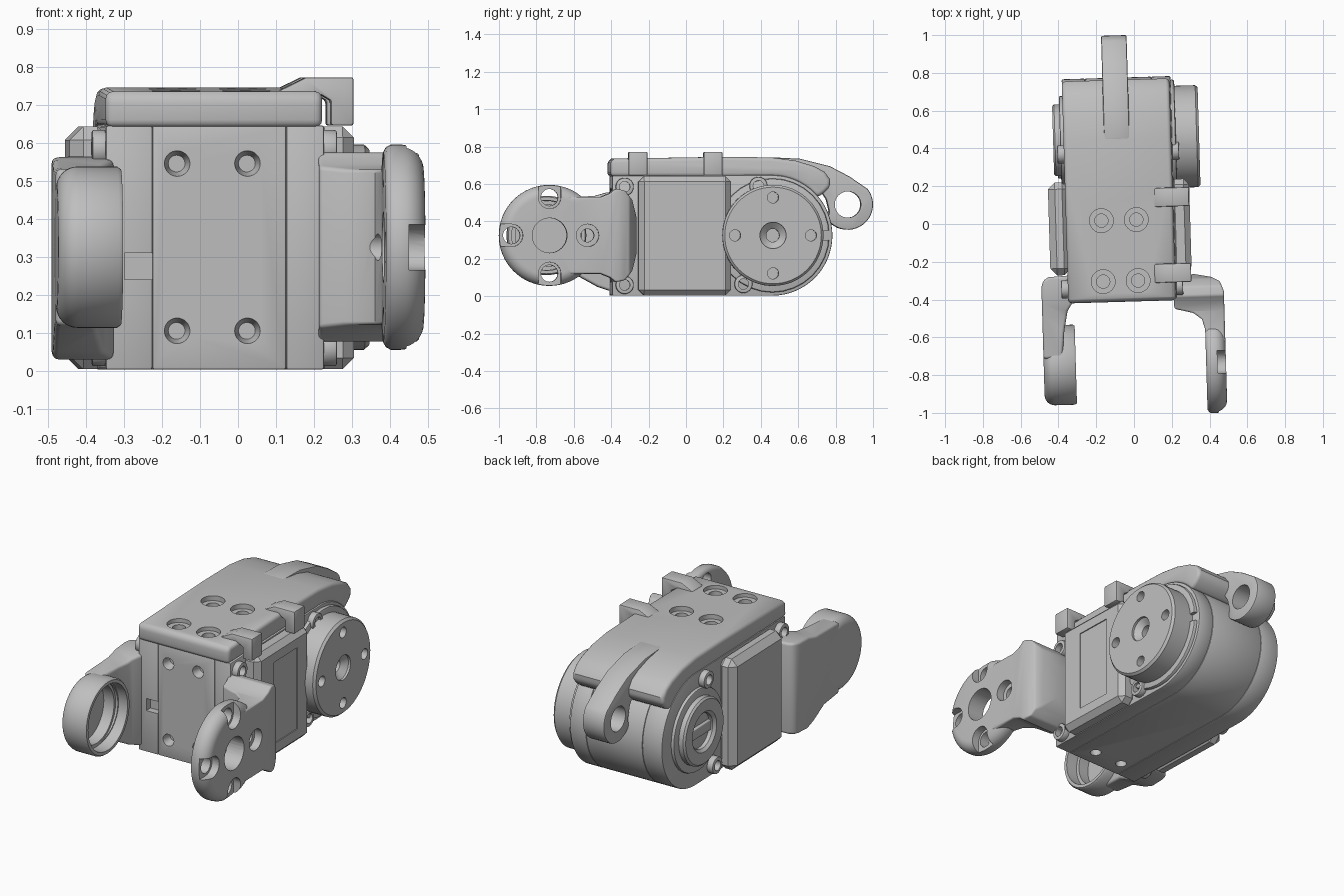
import bpy, bmesh
from math import cos, sin, pi, radians
from mathutils import Matrix, Vector

old = bpy.data.objects.get("Cube")
if old:
    bpy.data.objects.remove(old)

grey = bpy.data.materials.new("plain grey")
grey.use_nodes = True
COLOUR = (0.52, 0.52, 0.52, 1)
grey.diffuse_color = COLOUR
grey.node_tree.nodes["Principled BSDF"].inputs["Base Color"].default_value = COLOUR

MID = 0.325                 # height of both pivot axes
HUB = 0.455                 # y of the output axis
FORK = -0.743               # y of the fork axis
parts = []


def finish(name, bm):
    bmesh.ops.remove_doubles(bm, verts=bm.verts[:], dist=1e-5)
    bmesh.ops.recalc_face_normals(bm, faces=bm.faces[:])
    mesh = bpy.data.meshes.new(name)
    bm.to_mesh(mesh)
    bm.free()
    mesh.materials.append(grey)
    ob = bpy.data.objects.new(name, mesh)
    bpy.context.collection.objects.link(ob)
    parts.append(ob)
    return ob


def apply(ob, mod):
    bpy.context.view_layer.objects.active = ob
    bpy.ops.object.modifier_apply(modifier=mod.name)


def bevel(ob, width, segments=3):
    mod = ob.modifiers.new("bevel", "BEVEL")
    mod.width, mod.segments = width, segments
    mod.limit_method, mod.angle_limit = "ANGLE", radians(40)
    apply(ob, mod)
    return ob


def boolean(ob, others, operation="DIFFERENCE"):
    for other in others:
        mod = ob.modifiers.new("boolean", "BOOLEAN")
        mod.object, mod.operation, mod.solver = other, operation, "EXACT"
        apply(ob, mod)
        parts.remove(other)
        bpy.data.objects.remove(other)
    return ob


def prism(name, pts, axis, a, b):
    place = {"x": lambda p, t: (t, p[0], p[1]), "y": lambda p, t: (p[0], t, p[1]),
             "z": lambda p, t: (p[0], p[1], t)}[axis]
    bm = bmesh.new()
    face = bm.faces.new([bm.verts.new(place(p, a)) for p in pts])
    top = bmesh.ops.extrude_face_region(bm, geom=[face])["geom"]
    shift = Vector(place((0, 0), b - a))
    bmesh.ops.translate(bm, verts=[v for v in top if isinstance(v, bmesh.types.BMVert)], vec=shift)
    return finish(name, bm)


def box(name, x, y, z):
    return prism(name, [(x[0], y[0]), (x[1], y[0]), (x[1], y[1]), (x[0], y[1])], "z", *z)


def rod(name, centre, axis, a, b, r, r2=None):
    """Cylinder or cone along an axis; centre gives the other two coordinates."""
    turn = {"x": Matrix.Rotation(pi / 2, 4, "Y"), "y": Matrix.Rotation(-pi / 2, 4, "X"),
            "z": Matrix.Identity(4)}[axis]
    spot = list(centre)
    spot.insert("xyz".index(axis), (a + b) / 2)
    bm = bmesh.new()
    bmesh.ops.create_cone(bm, cap_ends=True, segments=32, radius1=r, radius2=r2 or r,
                          depth=b - a, matrix=Matrix.Translation(spot) @ turn)
    return finish(name, bm)


def lathe(name, profile, y):
    """Spin (x, radius) points about an axis parallel to x."""
    bm = bmesh.new()
    vs = [bm.verts.new((x, y, MID + r)) for x, r in profile]
    es = [bm.edges.new(pair) for pair in zip(vs, vs[1:])]
    bmesh.ops.spin(bm, geom=vs + es, cent=(0, y, MID), axis=(1, 0, 0), angle=2 * pi, steps=64)
    return finish(name, bm)


def arc(cx, cy, r, start, end, n=8):
    return [(cx + r * cos(radians(start + (end - start) * i / n)),
             cy + r * sin(radians(start + (end - start) * i / n))) for i in range(n + 1)]


# Servo body in three layers, so the seams show
outline = [(-0.40, 0.645), (-0.40, 0.003)] + arc(HUB, MID, 0.322, -90, 90, 32)
layers = [("body_left_case", -0.36, -0.237), ("body_middle_case", -0.237, 0.115),
          ("body_right_case", 0.115, 0.215)]
cases = [bevel(prism(name, outline, "x", a, b), 0.006, 2) for name, a, b in layers]
HOLE_X = (-0.172, 0.013)
middle = cases[1]
boolean(middle, [rod("cut", (x, z), "y", -0.41, -0.35, 0.036, 0.022)
                 for x in HOLE_X for z in (0.105, 0.545)])
boolean(middle, [rod("cut", (x, -0.3), "z", -0.01, 0.04, 0.03) for x in HOLE_X])
boolean(cases[0], [box("cut", (-0.31, -0.23), (-0.42, -0.36), (0.24, 0.31))])

# Side covers with chamfered edges
left_cover = bevel(box("left_cover", (-0.45, -0.34), (-0.26, 0.232), (0.004, 0.643)), 0.036, 1)
right_cover = bevel(box("right_cover", (0.19, 0.298), (-0.262, 0.232), (0.004, 0.643)), 0.03, 1)
boolean(right_cover, [box("cut", (0.292, 0.32), (-0.11, 0.11), (0.09, 0.56))])

# Corner screw bosses on both sides
for side, a, b in (("left", -0.395, -0.35), ("right", 0.205, 0.25)):
    for i, (y, z) in enumerate([(-0.335, 0.585), (-0.335, 0.06), (0.38, 0.59), (0.30, 0.065)]):
        boss = bevel(rod(f"{side}_screw_boss_{i}", (y, z), "x", a, b, 0.048), 0.006, 2)
        boolean(boss, [rod("cut", (y, z), "x", a - 0.01, b + 0.01, 0.028)])

# Output horn: base ring and drilled disc
base = bevel(rod("horn_base_ring", (HUB, MID), "x", 0.19, 0.235, 0.305), 0.01, 2)
boolean(base, [box("cut", (0.21, 0.25), (0.72, 0.8), (0.30, 0.35))])
horn = lathe("horn_disc", [(0.225, 0), (0.225, 0.262), (0.233, 0.27), (0.345, 0.27), (0.358, 0.258),
                           (0.358, 0.07), (0.345, 0.07), (0.315, 0.035), (0.27, 0.035), (0.27, 0)], HUB)
boolean(horn, [rod("cut", p, "x", 0.28, 0.37, 0.03) for p in arc(HUB, MID, 0.203, 0, 270, 3)])

# Idler on the far side
lathe("idler_disc", [(-0.35, 0.19), (-0.405, 0.19), (-0.415, 0.18), (-0.415, 0.115),
                     (-0.40, 0.10), (-0.365, 0.10), (-0.365, 0)], HUB)
bevel(box("idler_key", (-0.395, -0.355), (HUB - 0.095, HUB + 0.095), (MID - 0.03, MID + 0.03)), 0.006)
bevel(rod("idler_base_ring", (HUB, MID), "x", -0.378, -0.35, 0.235), 0.008, 2)

# Top bracket: flat plate that curls down over the rounded rear
curl = [(-0.41, 0.64), (-0.41, 0.722), (-0.39, 0.735), (0.2, 0.745), (0.45, 0.742), (0.58, 0.725),
        (0.68, 0.695), (0.735, 0.665), (0.765, 0.625), (0.765, 0.585), (0.735, 0.555)]
curl += arc(HUB, MID, 0.315, 40, 95, 10)
bracket = bevel(prism("top_bracket", curl, "x", -0.36, 0.21), 0.02)
for x in HOLE_X:
    for y in (0.023, -0.3):
        boolean(bracket, [rod("cut", (x, y), "z", 0.715, 0.78, 0.063),
                          rod("cut", (x, y), "z", 0.66, 0.78, 0.035)])

# Tail link with an eye
tail = [(0.55, 0.62), (0.45, 0.743), (0.61, 0.735), (0.77, 0.695), (0.875, 0.64)]
tail += arc(0.866, 0.49, 0.135, 38, -140, 20) + [(0.765, 0.46), (0.75, 0.52), (0.71, 0.58)]
link = bevel(prism("tail_link", tail, "x", -0.145, -0.01), 0.008, 2)
boolean(link, [rod("cut", (0.866, 0.49), "x", -0.2, 0.05, 0.07)])

# Cable clips on the bracket edge
clip = [(0.1, 0.725), (0.1, 0.738), (0.17, 0.772), (0.295, 0.772), (0.295, 0.645),
        (0.235, 0.645), (0.235, 0.71), (0.21, 0.725)]
for name, y in (("front_clip", -0.265), ("rear_clip", 0.137)):
    bevel(prism(name, clip, "y", y - 0.05, y + 0.05), 0.008, 2)

# Right fork: rounded disc, flared neck, bolt holes
rim = [(0.36, 0), (0.36, 0.25), (0.367, 0.263), (0.38, 0.27)]
rim += arc(0.405, 0.21, 0.06, 90, 0, 8) + [(0.465, 0)]
disc = lathe("right_fork_disc", rim, FORK)
neck_side = [(-0.64, 0.205), (-0.47, 0.205), (-0.42, 0.225), (-0.39, 0.25), (-0.34, 0.24),
             (-0.30, 0.19), (-0.275, 0.1)]
neck_side = [(y, MID + h) for y, h in neck_side] + [(y, MID - h) for y, h in reversed(neck_side)]
neck_plan = [(0.2, -0.262), (0.29, -0.27), (0.40, -0.292), (0.445, -0.315), (0.465, -0.37),
             (0.465, -0.65), (0.36, -0.65), (0.36, -0.57), (0.345, -0.515), (0.30, -0.48), (0.2, -0.455)]
neck = prism("right_fork_neck", neck_plan, "z", 0, 0.7)
boolean(neck, [prism("cut", neck_side, "x", 0.1, 0.6)], "INTERSECT")
bevel(neck, 0.035, 4)
boolean(disc, [neck], "UNION")
boolean(disc, [rod("cut", (FORK, MID), "x", 0.3, 0.5, 0.093)])
for angle in (0, 90, 180, 270):
    reach = 0.06 if angle == 0 else 0.2
    slot = arc(0.203, 0, 0.06, 90, 270, 12) + [(0.203 + reach, -0.06), (0.203 + reach, 0.06)]
    c, s = cos(radians(angle)), sin(radians(angle))
    slot = [(FORK + u * c - v * s, MID + u * s + v * c) for u, v in slot]
    spot = (FORK + 0.203 * c, MID + 0.203 * s)
    sink = rod("cut", spot, "x", 0.42, 0.5, 0.06) if angle == 0 else prism("cut", slot, "x", 0.42, 0.5)
    boolean(disc, [sink, rod("cut", spot, "x", 0.3, 0.5, 0.035 if angle == 0 else 0.045)])

# Left fork: hollow cup open inward, with a broad arm to the body
CUP = -0.735
cup = arc(-0.445, 0.157, 0.055, 180, 90, 8)
lathe("left_fork_cup", [(-0.50, 0)] + cup + [(-0.34, 0.212), (-0.33, 0.205), (-0.33, 0.187),
                                             (-0.40, 0.185), (-0.40, 0.165), (-0.465, 0.165), (-0.465, 0)], CUP)
arm_plan = [(-0.34, -0.262), (-0.46, -0.268), (-0.49, -0.285), (-0.50, -0.32), (-0.50, -0.70),
            (-0.40, -0.70), (-0.385, -0.55), (-0.365, -0.45), (-0.34, -0.41)]
arm_side = [(-0.70, 0.53), (-0.48, 0.535), (-0.41, 0.555), (-0.25, 0.565), (-0.25, 0.04),
            (-0.40, 0.03), (-0.46, 0.05), (-0.56, 0.105), (-0.70, 0.12)]
arm = prism("left_fork_arm", arm_plan, "z", -0.1, 0.7)
boolean(arm, [prism("cut", arm_side, "x", -0.6, -0.2)], "INTERSECT")
bevel(arm, 0.03, 4)
boolean(arm, [rod("cut", (CUP, MID), "x", -0.464, -0.2, 0.18)])

# Set the whole assembly at its slight yaw and shade it
yaw = Matrix.Rotation(radians(1.7), 4, "Z")
bpy.ops.object.select_all(action="DESELECT")
for ob in parts:
    ob.data.transform(yaw)
    ob.select_set(True)
bpy.context.view_layer.objects.active = parts[0]
bpy.ops.object.shade_smooth_by_angle(angle=radians(35))
